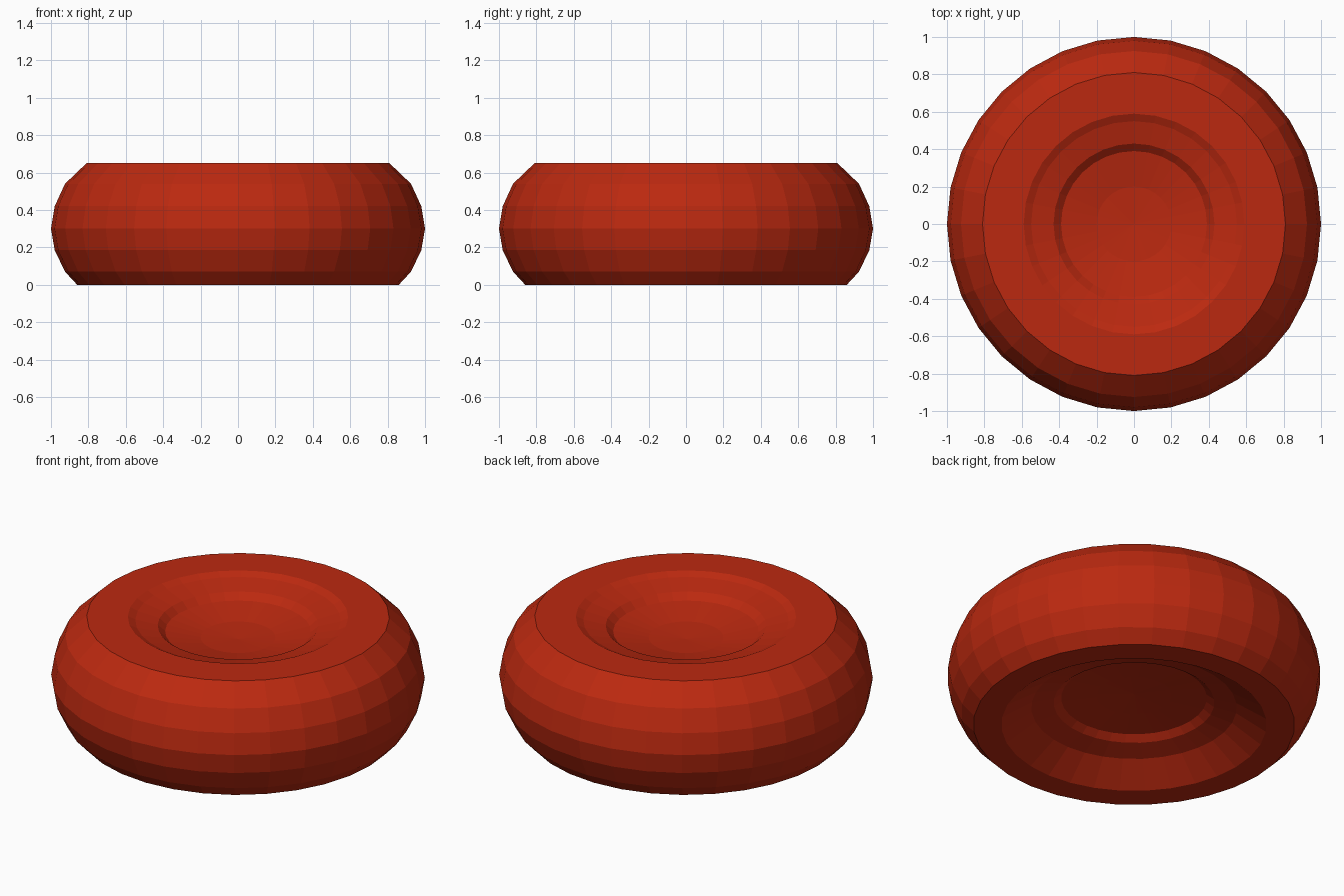
import bpy, bmesh
from math import cos, sin, tau

if "Cube" in bpy.data.objects:
    bpy.data.objects.remove(bpy.data.objects["Cube"])

SIDES = 32

# Closed half-profile (radius, height): bottom recess, bulging side, top recess
bottom_recess = [(0, 0.19), (0.20, 0.18), (0.39, 0.165), (0.43, 0.135),
                 (0.55, 0.105), (0.71, 0)]
side = [(0.86, 0), (0.925, 0.07), (0.98, 0.185), (1.0, 0.30),
        (0.98, 0.42), (0.925, 0.54), (0.81, 0.65)]
top_recess = [(0.59, 0.65), (0.55, 0.63), (0.43, 0.60), (0.39, 0.565),
              (0.20, 0.53), (0, 0.52)]


def lathe(name, profile, color):
    bm = bmesh.new()
    rings = []
    for r, z in profile:
        n = SIDES if r > 0 else 1
        rings.append([bm.verts.new((r * cos(tau * i / SIDES), r * sin(tau * i / SIDES), z))
                      for i in range(n)])
    for a, b in zip(rings, rings[1:]):
        for i in range(SIDES):
            j = (i + 1) % SIDES
            corners = [a[i % len(a)], a[j % len(a)], b[j % len(b)], b[i % len(b)]]
            bm.faces.new(list(dict.fromkeys(corners)))
    bmesh.ops.recalc_face_normals(bm, faces=bm.faces)
    mesh = bpy.data.meshes.new(name)
    bm.to_mesh(mesh)
    bm.free()
    mat = bpy.data.materials.new(name + "_red")
    mat.diffuse_color = color
    mat.use_nodes = True
    mat.node_tree.nodes["Principled BSDF"].inputs["Base Color"].default_value = mat.diffuse_color
    mesh.materials.append(mat)
    obj = bpy.data.objects.new(name, mesh)
    bpy.context.collection.objects.link(obj)
    return obj


# Rounded disc with a dished top and underside
lathe("dished_disc", bottom_recess + side + top_recess, (0.5, 0.022, 0.005, 1))
